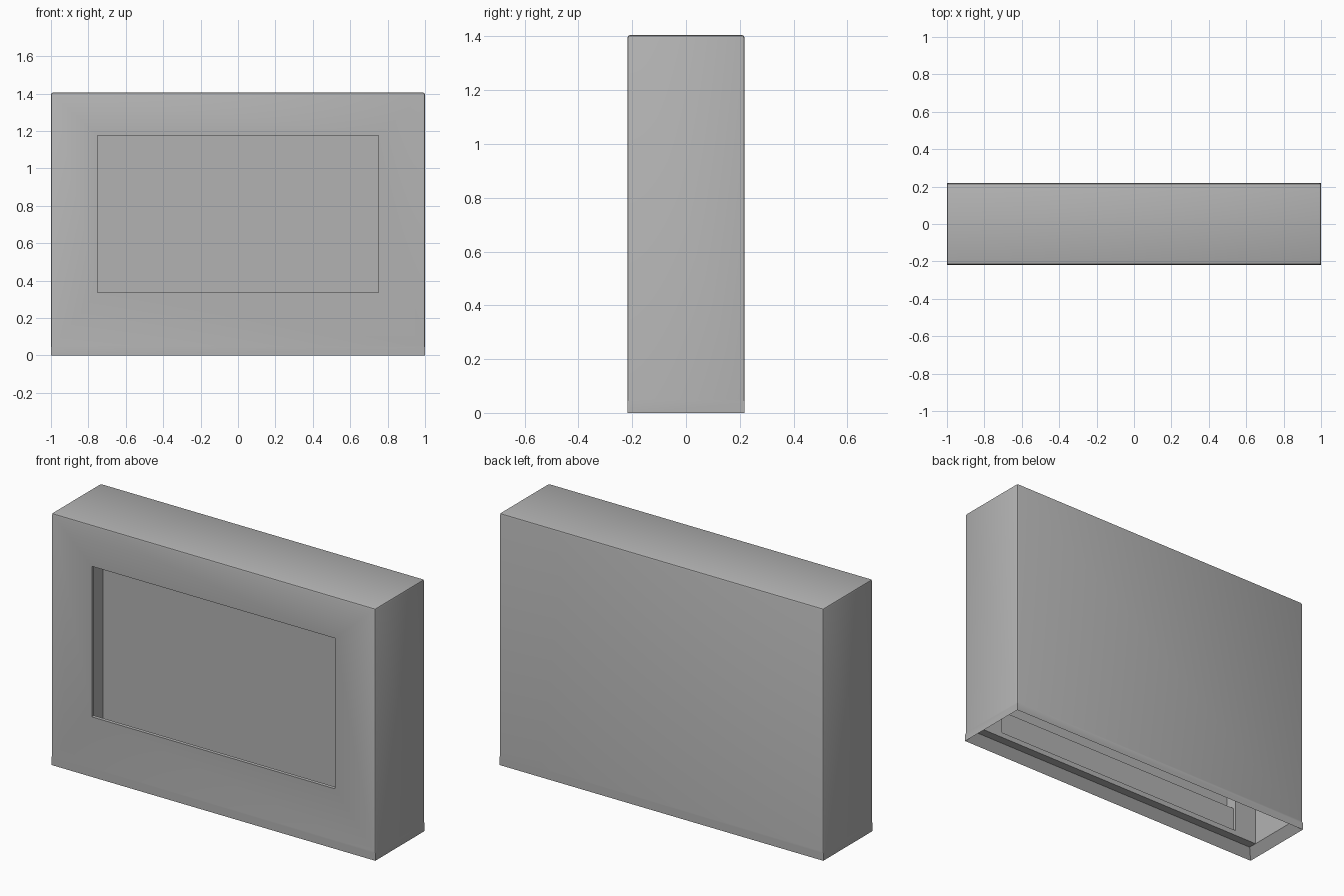
import bpy, bmesh
from mathutils import Vector

cube = bpy.data.objects.get("Cube")
if cube:
    bpy.data.objects.remove(cube, do_unlink=True)

X, Y, H = 1.0, 0.218, 1.405      # outer half width, half depth, height
WALL, LIP = 0.042, 0.05          # wall thickness, height of the tapered rim
Y_IN = -0.127                    # inner face of the front frame

grey = bpy.data.materials.new("neutral_grey")
grey.use_nodes = True
grey.diffuse_color = (0.45, 0.45, 0.45, 1)
bsdf = next(n for n in grey.node_tree.nodes if n.type == 'BSDF_PRINCIPLED')
bsdf.inputs["Base Color"].default_value = (0.45, 0.45, 0.45, 1)


def add_box(bm, lo, hi):
    """Add a box between two corners and return its vertices."""
    lo, hi = Vector(lo), Vector(hi)
    verts = bmesh.ops.create_cube(bm, size=1)["verts"]
    for v in verts:
        v.co = Vector([(a + b) / 2 + c * (b - a) for a, b, c in zip(lo, hi, v.co)])
    return verts


def make_object(name, bm):
    mesh = bpy.data.meshes.new(name)
    bmesh.ops.recalc_face_normals(bm, faces=bm.faces)
    bm.to_mesh(mesh)
    bm.free()
    mesh.materials.append(grey)
    obj = bpy.data.objects.new(name, mesh)
    bpy.context.collection.objects.link(obj)
    return obj


def box_object(name, lo, hi):
    bm = bmesh.new()
    add_box(bm, lo, hi)
    return make_object(name, bm)


def cut(obj, lo, hi):
    """Subtract a box from an object."""
    cutter = box_object("cutter", lo, hi)
    cutter.hide_render = True
    mod = obj.modifiers.new("cut", 'BOOLEAN')
    mod.operation, mod.solver, mod.object = 'DIFFERENCE', 'EXACT', cutter
    bpy.ops.object.select_all(action='DESELECT')
    bpy.context.view_layer.objects.active = obj
    obj.select_set(True)
    bpy.ops.object.modifier_apply(modifier=mod.name)
    bpy.data.objects.remove(cutter, do_unlink=True)


# Outer casing: box with softened edges that run out into sharp bottom corners
bm = bmesh.new()
add_box(bm, (-X, -Y, 0), (X, Y, H))
bmesh.ops.bisect_plane(bm, geom=bm.verts[:] + bm.edges[:] + bm.faces[:],
                       plane_co=(0, 0, LIP), plane_no=(0, 0, 1))
soft = []
for e in bm.edges:
    z0, z1 = sorted(v.co.z for v in e.verts)
    if z1 > H - 0.001 and (z0 > H - 0.001 or z0 > LIP - 0.001):
        soft.append(e)
bmesh.ops.bevel(bm, geom=soft, offset=0.01, segments=2, profile=0.5, affect='EDGES')
bmesh.ops.delete(bm, geom=[f for f in bm.faces if f.calc_center_median().z < 0.001],
                 context='FACES_ONLY')

# Hollow inside, joined to the outer skin by the tapered rim
inner = add_box(bm, (-X + WALL, -Y + WALL, LIP), (X - WALL, Y - WALL, H - WALL))
floor = [f for f in inner[0].link_faces[:] + inner[-1].link_faces[:]
         if all(abs(v.co.z - LIP) < 1e-5 for v in f.verts)][:1]
bmesh.ops.delete(bm, geom=floor, context='FACES_ONLY')
rim = [e for e in bm.edges if e.is_boundary]
bmesh.ops.bridge_loops(bm, edges=rim)
casing = make_object("casing", bm)

# Thick frame behind the front wall
frame = box_object("front_frame", (-X + WALL, -Y + WALL, LIP),
                   (X - WALL, Y_IN, H - WALL))

# Window opening, and the stepped seat around it on the inside
PX, TOP = 0.817, 1.286
cut(casing, (-0.75, -0.3, 0.335), (0.75, -0.15, 1.175))
cut(casing, (-PX, -Y + 0.02, 0.224), (PX, -0.15, TOP))
cut(frame, (-PX, Y_IN - 0.017, 0.08), (PX, 0, TOP))
cut(frame, (-PX, -0.25, 0.224), (PX, 0, TOP))

# Smooth shading on the softened edges only
for obj in (casing, frame):
    bpy.ops.object.select_all(action='DESELECT')
    bpy.context.view_layer.objects.active = obj
    obj.select_set(True)
    bpy.ops.object.shade_smooth_by_angle(angle=0.5)
